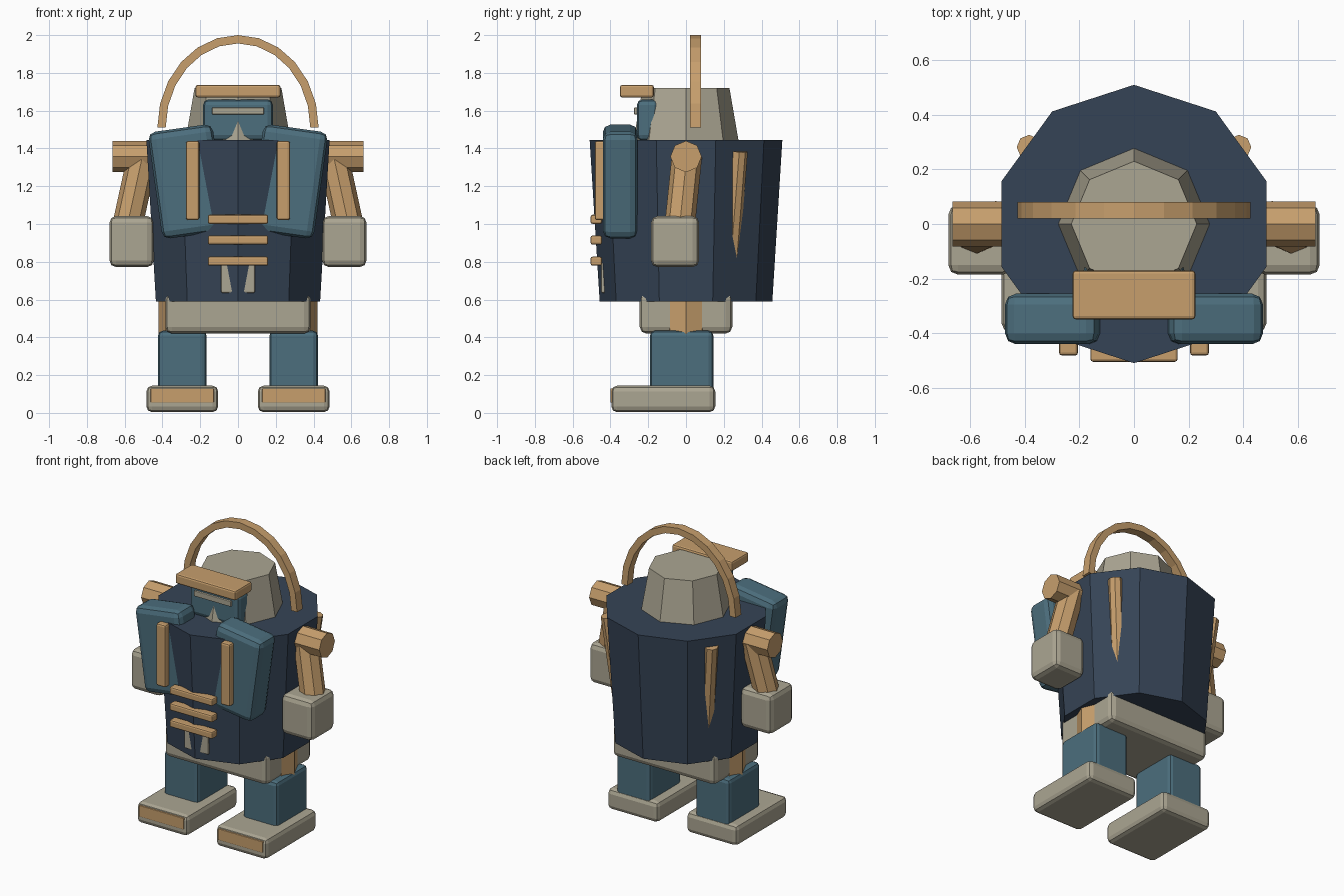
import bpy, bmesh, math
from mathutils import Vector

if "Cube" in bpy.data.objects:
    bpy.data.objects.remove(bpy.data.objects["Cube"])


def material(name, rgb):
    m = bpy.data.materials.new(name)
    m.diffuse_color = (*rgb, 1)
    m.use_nodes = True
    m.node_tree.nodes["Principled BSDF"].inputs["Base Color"].default_value = m.diffuse_color
    return m


NAVY = material("dark navy", (0.036, 0.057, 0.092))
BLUE = material("steel blue", (0.072, 0.156, 0.205))
TAN = material("warm tan", (0.57, 0.345, 0.152))
GREY = material("stone grey", (0.41, 0.38, 0.29))


def finish(name, bm, mat):
    bmesh.ops.recalc_face_normals(bm, faces=bm.faces)
    me = bpy.data.meshes.new(name)
    bm.to_mesh(me)
    bm.free()
    me.materials.append(mat)
    ob = bpy.data.objects.new(name, me)
    bpy.context.collection.objects.link(ob)
    return ob


def box(name, center, size, mat, bevel=0.01, tilt=0.0):
    bm = bmesh.new()
    bmesh.ops.create_cube(bm, size=1)
    bmesh.ops.scale(bm, vec=size, verts=bm.verts)
    if bevel:
        bmesh.ops.bevel(bm, geom=bm.edges[:], offset=bevel, segments=2,
                        profile=0.5, affect='EDGES')
    ob = finish(name, bm, mat)
    ob.location = center
    ob.rotation_euler.y = tilt
    return ob


def loft(name, rings, mat):
    """Skin closed rings of points and cap both ends."""
    bm = bmesh.new()
    rows = [[bm.verts.new(p) for p in r] for r in rings]
    n = len(rows[0])
    for a, b in zip(rows, rows[1:]):
        for i in range(n):
            j = (i + 1) % n
            bm.faces.new((a[i], a[j], b[j], b[i]))
    bm.faces.new(rows[0])
    bm.faces.new(rows[-1])
    return finish(name, bm, mat)


def prism(name, p0, p1, r0, r1, n, mat):
    """Straight n-sided rod or cone between two points."""
    p0, p1 = Vector(p0), Vector(p1)
    q = Vector((0, 0, 1)).rotation_difference(p1 - p0)
    rings = []
    for p, r in ((p0, r0), (p1, r1)):
        angles = [math.pi / 2 + 2 * math.pi * i / n for i in range(n)]
        rings.append([p + q @ Vector((r * math.cos(a), r * math.sin(a), 0)) for a in angles])
    return loft(name, rings, mat)


# Barrel body and head
prism("barrel_body", (0, 0, 0.59), (0, 0, 1.445), 0.457, 0.51, 10, NAVY)
prism("head", (0, 0, 1.43), (0, 0, 1.72), 0.28, 0.23, 8, GREY)
box("face_plate", (0, -0.2, 1.55), (0.37, 0.12, 0.22), BLUE, 0.03)
box("eye_slit", (0, -0.262, 1.598), (0.274, 0.025, 0.036), GREY, 0.004)
box("brow_visor", (0, -0.26, 1.703), (0.45, 0.18, 0.066), TAN, 0.012)

# Carry handle arch
arch = []
for i in range(13):
    a = math.pi * i / 12
    c, s = math.cos(a), math.sin(a)
    arch.append([((0.405 + d) * c, y, 1.51 + (0.468 + d) * s)
                 for d, y in ((-0.022, 0.02), (0.022, 0.02), (0.022, 0.08), (-0.022, 0.08))])
loft("handle", arch, TAN)

# Front slats, buckle and pelvis
for z in (1.025, 0.915, 0.803):
    box("chest_slat", (0, -0.475, z), (0.32, 0.06, 0.048), TAN, 0.01)
box("buckle", (0, -0.42, 0.715), (0.18, 0.06, 0.16), GREY, 0.008)
box("pelvis", (0, 0, 0.53), (0.77, 0.49, 0.22), GREY, 0.035)

# Paired parts
for s, side in ((-1, "left"), (1, "right")):
    box(side + "_chest_pad", (s * 0.268, -0.348, 1.225), (0.345, 0.185, 0.57), BLUE, 0.04, s * 0.14)
    box(side + "_pad_strip", (s * 0.24, -0.455, 1.23), (0.07, 0.055, 0.42), TAN, 0.012)
    prism(side + "_back_rod", (s * 0.324, 0.236, 0.8), (s * 0.385, 0.282, 1.385), 0.045, 0.045, 8, TAN)
    prism(side + "_shoulder", (s * 0.4, 0, 1.357), (s * 0.665, 0, 1.357), 0.083, 0.083, 8, TAN)
    prism(side + "_arm", (s * 0.59, -0.035, 0.97), (s * 0.505, 0.005, 1.36), 0.08, 0.08, 8, TAN)
    box(side + "_hand", (s * 0.563, -0.058, 0.907), (0.235, 0.255, 0.27), GREY, 0.035)
    prism(side + "_thigh", (s * 0.3, 0, 0.4), (s * 0.3, 0, 0.62), 0.12, 0.12, 8, TAN)
    box(side + "_leg", (s * 0.295, -0.023, 0.27), (0.256, 0.335, 0.33), BLUE, 0.025)
    box(side + "_foot", (s * 0.295, -0.12, 0.074), (0.38, 0.55, 0.14), GREY, 0.03)
    box(side + "_toe_plate", (s * 0.295, -0.39, 0.092), (0.335, 0.02, 0.075), TAN, 0.004)
